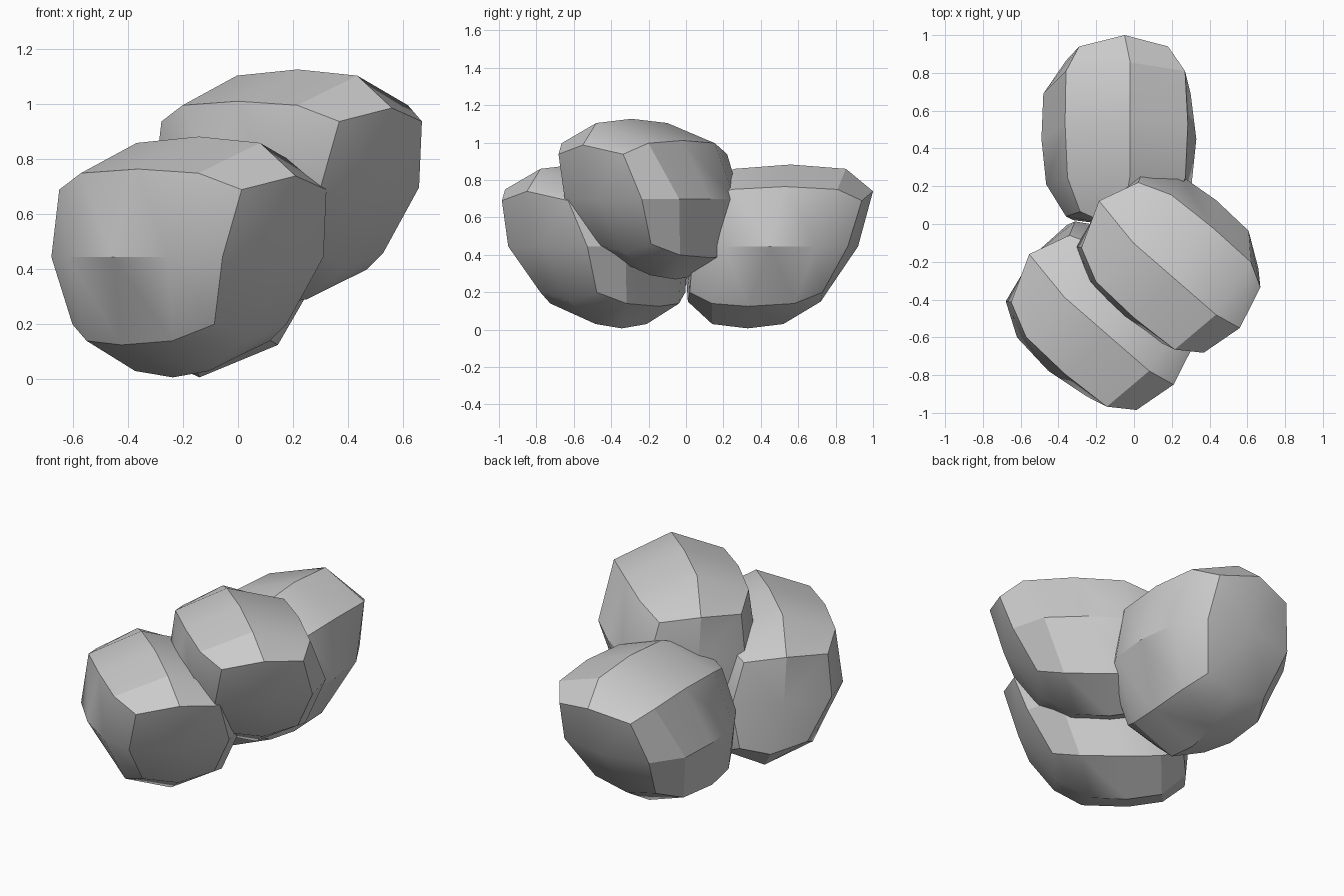
import bpy, math

if "Cube" in bpy.data.objects:
    bpy.data.objects.remove(bpy.data.objects["Cube"])

# One boulder: five eight-sided rings along y, plus a centre point at each end.
MID = 0.445
CORNER_Z = (.245, .305, .32, .305, .245)    # corner height above/below the middle
RIDGE_Z = (.295, .415, .438, .415, .295)    # ridge height above/below the middle
TOP = dict(x=(-.05, -.04, -.04, -.045, -.055), half=(.235, .312, .325, .315, .235),
           corner=(.065, .245, .53, .81, .94), ridge=(-.03, .26, .56, .855, 1.0),
           ridge_x=(-.07, -.02, -.02, -.02, -.05))
SIDE = dict(x=(-.08, -.08, -.08, -.09, -.08), half=(.28, .385, .41, .39, .28),
            y=(.04, .21, .45, .69, .865))
LOW = dict(x=(-.13, -.13, -.13, -.12, -.11), half=(.19, .25, .275, .27, .20),
           corner=(.02, .14, .33, .58, .73), ridge=(.01, .14, .33, .52, .72),
           ridge_x=(-.15, -.15, -.14, -.12, -.11))


def ring(i):
    def corner(level, side, sign):
        return (level["x"][i] + side * level["half"][i], level["corner"][i],
                MID + sign * CORNER_Z[i])

    def ridge(level, sign):
        return (level["ridge_x"][i], level["ridge"][i], MID + sign * RIDGE_Z[i])

    def flank(side):
        return (SIDE["x"][i] + side * SIDE["half"][i], SIDE["y"][i], MID)

    return [ridge(TOP, 1), corner(TOP, 1, 1), flank(1), corner(LOW, 1, -1),
            ridge(LOW, -1), corner(LOW, -1, -1), flank(-1), corner(TOP, -1, 1)]


def boulder_mesh():
    verts = [p for i in range(5) for p in ring(i)]
    verts += [(-.08, -.01, MID), (-.08, .92, MID)]
    faces = []
    for i in range(4):
        for j in range(8):
            k = (j + 1) % 8
            faces.append((i * 8 + j, i * 8 + k, i * 8 + 8 + k, i * 8 + 8 + j))
    # End caps, four quads around each centre
    for j in range(0, 8, 2):
        before, after = (j - 1) % 8, (j + 1) % 8
        far = (j + 2) % 8
        faces.append((40, far, after, j))
        faces.append((41, 32 + j, 32 + after, 32 + far))
    mesh = bpy.data.meshes.new("boulder")
    mesh.from_pydata(verts, [], faces)
    mesh.update()
    return mesh


def place(name, location, turn, scale):
    ob = bpy.data.objects.new(name, boulder_mesh())
    bpy.context.collection.objects.link(ob)
    ob.location = location
    ob.rotation_euler.z = math.radians(turn)
    ob.scale = scale
    bpy.ops.object.select_all(action='DESELECT')
    ob.select_set(True)
    bpy.context.view_layer.objects.active = ob
    bpy.ops.object.shade_smooth_by_angle(angle=math.radians(30))


# Two boulders on the ground, one resting on top
place("back_boulder", (0, 0, 0), 0, (1, 1, 1))
place("front_boulder", (-.578, -.232, 0), -131, (1, 1, 1))
place("upper_boulder", (-.208, .052, .262), -131, (.975, .975, .98))
